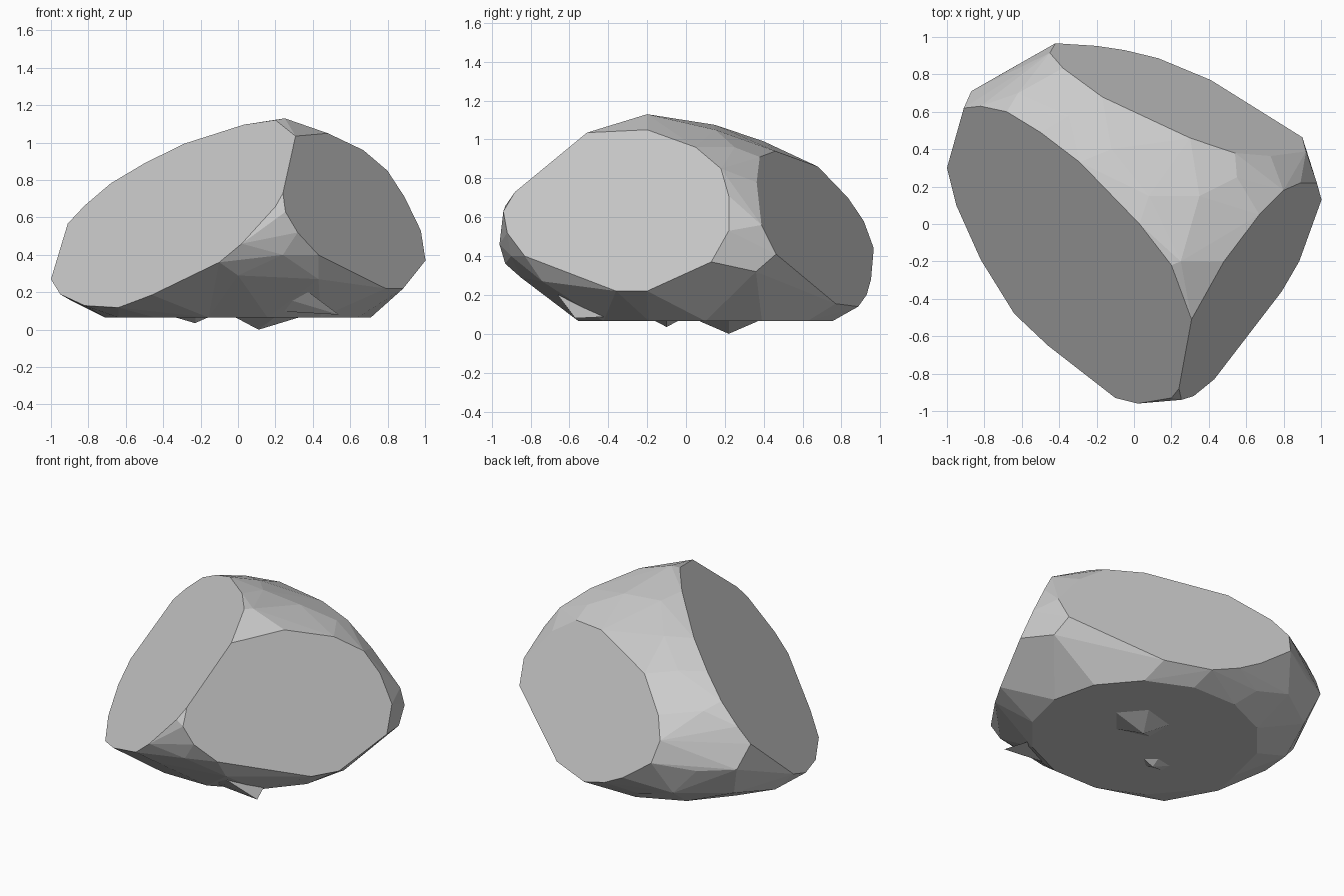
import bpy, bmesh, math
from mathutils import Vector

if "Cube" in bpy.data.objects:
    bpy.data.objects.remove(bpy.data.objects["Cube"])


def hull_object(name, points):
    """Flat-faced convex stone through the points, coplanar triangles merged."""
    bm = bmesh.new()
    for p in points:
        bm.verts.new(Vector(p))
    res = bmesh.ops.convex_hull(bm, input=bm.verts[:])
    junk = {g for g in res["geom_interior"] + res["geom_unused"]
            if isinstance(g, bmesh.types.BMVert) and g.is_valid}
    bmesh.ops.delete(bm, geom=list(junk), context='VERTS')
    bmesh.ops.dissolve_limit(bm, angle_limit=math.radians(1.5),
                             verts=bm.verts[:], edges=bm.edges[:])
    bmesh.ops.recalc_face_normals(bm, faces=bm.faces[:])
    me = bpy.data.meshes.new(name)
    bm.to_mesh(me)
    bm.free()
    ob = bpy.data.objects.new(name, me)
    bpy.context.collection.objects.link(ob)
    return ob


# The three big cleaved planes
def left_plane(x, y):
    return (x, y, 1.066 + 0.992 * x + 0.652 * y)


def right_plane(y, z):
    return (1.1065 + 0.582 * y - 0.485 * z, y, z)


def back_plane(x, z):
    return (x, 1.0 - 0.391 * x - 0.45 * z, z)


# Outline of each cleaved face, as a 2D profile laid on its plane
left_outline = [(-1, .3), (-.91, .62), (-.82, .63), (-.68, .6), (-.5, .49), (-.29, .33),
                (.03, 0), (.2, -.22), (.2, -.93), (.02, -.96), (-.1, -.93),
                (-.27, -.8), (-.46, -.65), (-.64, -.48), (-.82, -.19), (-.95, .1)]
right_outline = [(-.51, 1.035), (-.2, 1.05), (.05, .96), (.18, .85), (.22, .71),
                 (.22, .53), (.13, .37), (-.05, .3), (-.2, .22), (-.36, .22),
                 (-.6, .32), (-.83, .4), (-.92, .52), (-.94, .63), (-.88, .73)]
back_outline = [(-.42, .44), (-.45, .58), (-.38, .7), (-.17, .86), (.3, .94), (.54, .91),
                (.73, .78), (.92, .56), (.9, .41), (.41, .155), (.13, .14),
                (-.05, .2), (-.2, .28)]

# Flat underside ring
BASE = 0.065
base = [(0.71 * math.cos(a), 0.1 + 0.67 * math.sin(a), BASE)
        for a in (i * math.tau / 14 for i in range(14))]

# Rough ridge along the top, left end and lower belt between the planes
ridge = [(.25, -.2, 1.13), (.08, .15, 1.075), (-.12, .4, .99), (.35, .15, 1.05),
         (.55, .25, .96), (-.35, .58, .89), (-.62, .7, .74)]
belt = [(-.87, .71, .42), (-.66, .83, .4), (-.8, .64, .22), (-.5, .85, .22),
        (.93, .36, .32), (.82, .2, .19), (0, -.85, .29), (.43, -.74, .27),
        (.24, -.9, .4), (-.3, -.66, .18), (-.9, .35, .16), (-.25, .85, .15)]

body = ([left_plane(*p) for p in left_outline]
        + [right_plane(*p) for p in right_outline]
        + [back_plane(*p) for p in back_outline] + base + ridge + belt)
hull_object("rock_body", body)


# Small chips standing proud of the underside
def chip(name, tip, radius_x, radius_y, offset):
    ring = [(tip[0] + offset + radius_x * math.cos(a), tip[1] + radius_y * math.sin(a), BASE + .005)
            for a in (i * math.tau / 5 for i in range(5))]
    hull_object(name, ring + [tip])


chip("large_underside_chip", (.11, .22, 0), .2, .17, .03)
chip("small_underside_chip", (-.23, -.1, .035), .11, .07, -.03)

# Sharp shard sticking out under the front right edge
hull_object("front_shard", [(.54, -.57, .08), (.2, -.56, .1), (.24, -.64, .17),
                            (.38, -.66, .2), (.46, -.36, .09), (.3, -.4, .13)])
